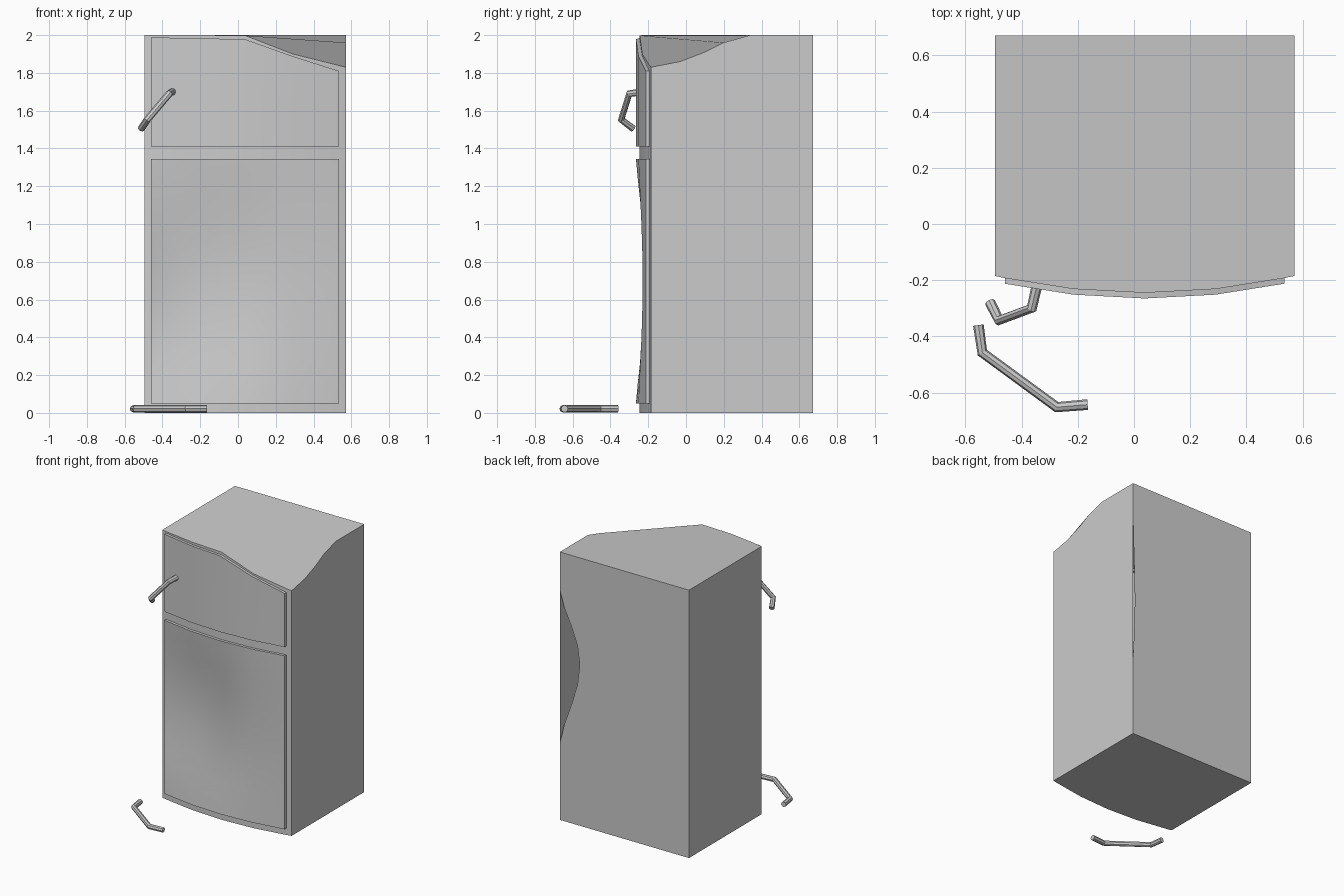
import bpy, bmesh, math

if "Cube" in bpy.data.objects:
    bpy.data.objects.remove(bpy.data.objects["Cube"])

CX, L, R, BACK = 0.0375, -0.495, 0.572, 0.672
COLS = [L, -0.46, -0.215, CX, 0.29, 0.535, R]


def front_y(x):
    return -0.245 + 0.06 * ((x - CX) / 0.5325) ** 2


def lerp_profile(pts, x):
    for (x0, z0), (x1, z1) in zip(pts, pts[1:]):
        if x <= x1:
            return z0 + (z1 - z0) * (x - x0) / (x1 - x0)
    return pts[-1][1]


def body_top(x):
    return lerp_profile([(L, 2), (-0.215, 2), (CX, 1.998), (0.29, 1.9), (R, 1.83)], x)


def door_top(x):
    return lerp_profile([(-0.46, 1.988), (CX, 1.978), (0.29, 1.888), (0.535, 1.81)], x)


def make_object(name, faces, angle):
    bm = bmesh.new()
    for f in faces:
        bm.faces.new([bm.verts.new(p) for p in f])
    bmesh.ops.remove_doubles(bm, verts=bm.verts, dist=1e-4)
    bmesh.ops.recalc_face_normals(bm, faces=bm.faces)
    me = bpy.data.meshes.new(name)
    bm.to_mesh(me)
    bm.free()
    ob = bpy.data.objects.new(name, me)
    bpy.context.collection.objects.link(ob)
    bpy.context.view_layer.objects.active = ob
    ob.select_set(True)
    bpy.ops.object.shade_smooth_by_angle(angle=math.radians(angle))
    ob.select_set(False)
    return ob


def quads(grid):
    return [[a[i], a[i + 1], b[i + 1], b[i]]
            for a, b in zip(grid, grid[1:]) for i in range(len(a) - 1)]


# Cabinet front: curved frame with openings behind the two doors
rows = [lambda x: 0.0, lambda x: 0.05, lambda x: 1.345, lambda x: 1.41,
        lambda x: door_top(min(max(x, -0.46), 0.535)), body_top]
grid = [[(x, front_y(x), r(x)) for x in COLS] for r in rows]
n = len(COLS) - 1
faces = [f for k, f in enumerate(quads(grid))
         if not (k // n in (1, 3) and 0 < k % n < n - 1)]

# Cabinet top as one flat-shaded panel with its crushed front right corner
top = grid[-1]
side = [(R, -0.03, 1.86), (R, 0.1, 1.91), (R, 0.2, 1.96), (R, 0.34, 2.0)]
back_r, back_l = (R, BACK, 2.0), (L, BACK, 2.0)
faces.append(top + side + [back_r, back_l])

# Cabinet sides and bottom
floor_r, floor_l = (R, BACK, 0.0), (L, BACK, 0.0)
faces.append([g[-1] for g in grid] + side + [back_r, floor_r])
faces.append([g[0] for g in grid] + [back_l, floor_l])
faces.append(grid[0] + [floor_r, floor_l])

# Back panel whose right edge is pushed in diagonally behind the side wall
notch = []
for i in range(9):
    t = i / 8
    d = 0.097 * math.sin(math.pi * t) ** 1.5
    notch.append((R - d, BACK - d, 0.57 + 1.15 * t))
faces.append([floor_l, floor_r] + notch + [back_r, back_l])
make_object("cabinet", faces, 25)


def door(name, bottom, top_fn, steps, dents):
    """Curved panel standing proud of the cabinet, with a dent depth per column."""
    xs = COLS[1:-1]
    g = []
    for j in range(steps + 1):
        t = j / steps
        bell = math.sin(math.pi * t) ** 1.2 if 0 < j < steps else 0
        g.append([(x, front_y(x) - 0.02 + d * bell, bottom + (top_fn(x) - bottom) * t)
                  for x, d in zip(xs, dents)])
    rim = g[0] + [r[-1] for r in g[1:]] + g[-1][-2::-1] + [r[0] for r in g[-2:0:-1]]
    seat = [(x, front_y(x), z) for x, y, z in rim]
    m = len(rim)
    fs = quads(g) + [[rim[i], seat[i], seat[(i + 1) % m], rim[(i + 1) % m]] for i in range(m)]
    return make_object(name, fs, 30)


# Doors
door("freezer_door", 1.41, door_top, 1, [0] * 5)
door("lower_door", 0.05, lambda x: 1.345, 12, [0, 0.1, 0.05, 0.022, 0])


def handle(name, pts, radius):
    cu = bpy.data.curves.new(name, 'CURVE')
    cu.dimensions = '3D'
    cu.bevel_depth = radius
    cu.bevel_resolution = 2
    cu.use_fill_caps = True
    sp = cu.splines.new('POLY')
    sp.points.add(len(pts) - 1)
    for p, co in zip(sp.points, pts):
        p.co = (*co, 1)
    sp.use_smooth = False
    ob = bpy.data.objects.new(name, cu)
    bpy.context.collection.objects.link(ob)


# Handles: one hanging from the freezer door, one fallen to the floor
handle("hanging_handle", [(-0.347, -0.225, 1.70), (-0.364, -0.30, 1.69),
                          (-0.48, -0.343, 1.553), (-0.512, -0.28, 1.505)], 0.019)
handle("fallen_handle", [(-0.554, -0.36, 0.022), (-0.54, -0.458, 0.022),
                         (-0.275, -0.652, 0.022), (-0.165, -0.643, 0.022)], 0.019)
